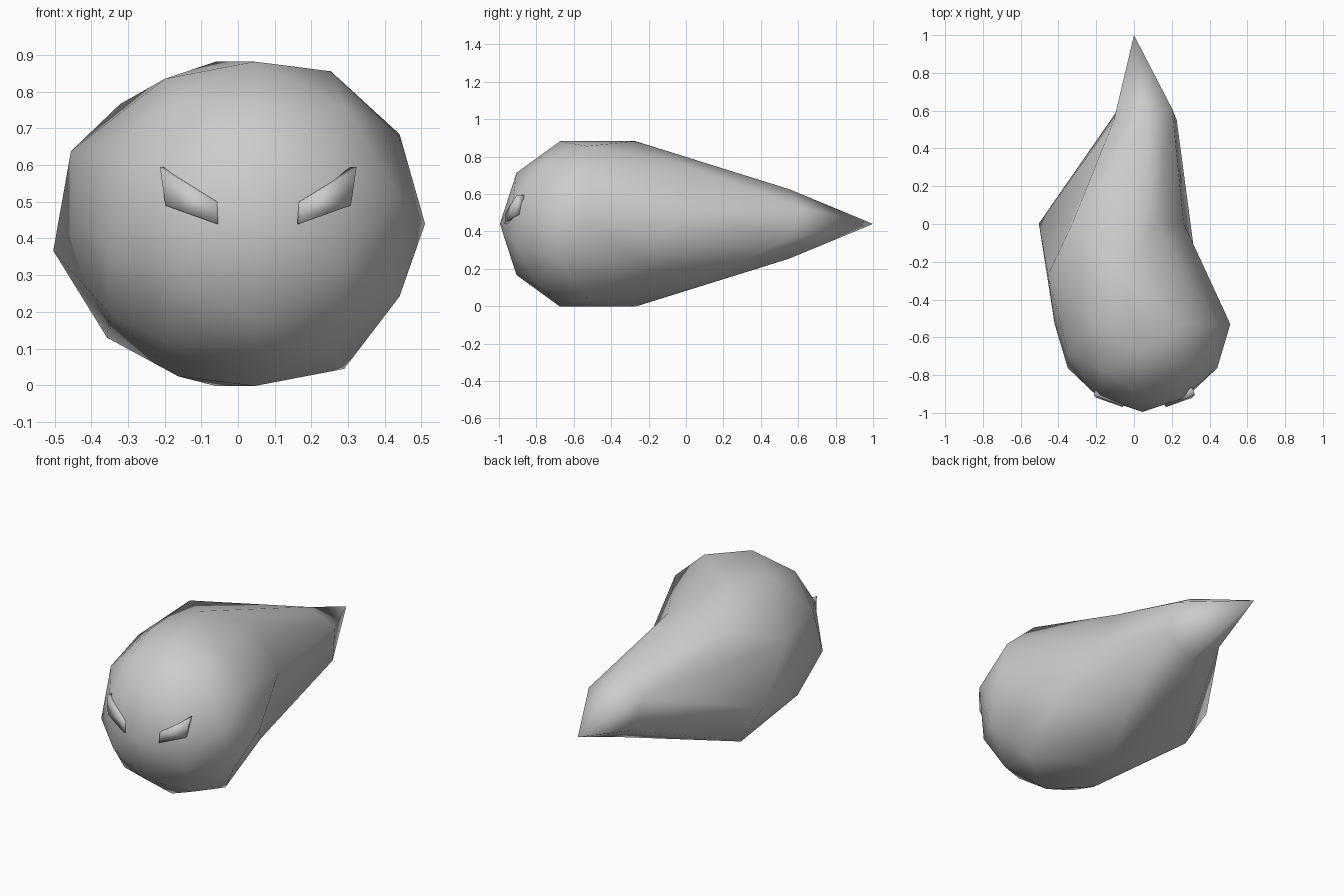
import bpy
import bmesh
from mathutils import Vector

cube = bpy.data.objects.get("Cube")
if cube:
    bpy.data.objects.remove(cube, do_unlink=True)

grey = bpy.data.materials.new("plain grey")
grey.use_nodes = True
colour = (0.6, 0.6, 0.6, 1.0)
grey.diffuse_color = colour
grey.node_tree.nodes["Principled BSDF"].inputs["Base Color"].default_value = colour


def make_object(name, bm):
    """Turn a bmesh into a smooth-shaded grey object."""
    bmesh.ops.recalc_face_normals(bm, faces=bm.faces)
    for face in bm.faces:
        face.smooth = True
    mesh = bpy.data.meshes.new(name)
    bm.to_mesh(mesh)
    bm.free()
    mesh.materials.append(grey)
    obj = bpy.data.objects.new(name, mesh)
    bpy.context.collection.objects.link(obj)
    return obj


# Body: a low-poly ball whose rear rings are pulled out into a swaying tail
CENTRE = Vector((0.045, -0.53, 0.44))
RADIUS = 0.465
# rear band start (in radii), sideways shift, pull backwards, ring scale
TAIL_BANDS = [
    (0.95, -0.045, 1.065, 1.0),
    (0.83, 0.015, 0.745, 0.68),
    (0.75, 0.015, 0.705, 0.68),
    (0.45, -0.165, 0.30, 0.97),
    (0.20, -0.105, 0.116, 1.0),
]

bm = bmesh.new()
bmesh.ops.create_icosphere(bm, subdivisions=2, radius=1.0)
for v in bm.verts:
    p = Vector((v.co.z, -v.co.y, v.co.x))
    shift, pull, scale = 0.0, 0.0, 1.0
    for start, *band in TAIL_BANDS:
        if p.y > start:
            shift, pull, scale = band
            break
    p.x *= scale
    p.z *= scale
    v.co = CENTRE + p * RADIUS + Vector((shift, pull, 0))
make_object("body", bm)

# Eyes: slanted slabs set into the front, mirrored about the face centre
FACE_X = 0.055
EYE_OUTLINE = [
    (0.115, -0.965, 0.50),
    (0.268, -0.905, 0.595),
    (0.253, -0.92, 0.49),
    (0.113, -0.97, 0.44),
]
for name, side in (("left_eye", 1), ("right_eye", -1)):
    bm = bmesh.new()
    front = [bm.verts.new((FACE_X + side * x, y, z)) for x, y, z in EYE_OUTLINE]
    back = [bm.verts.new(v.co + Vector((-side * 0.015, 0.04, 0))) for v in front]
    bm.faces.new(front)
    bm.faces.new(back[::-1])
    for i in range(4):
        j = (i + 1) % 4
        bm.faces.new((front[i], back[i], back[j], front[j]))
    make_object(name, bm)
